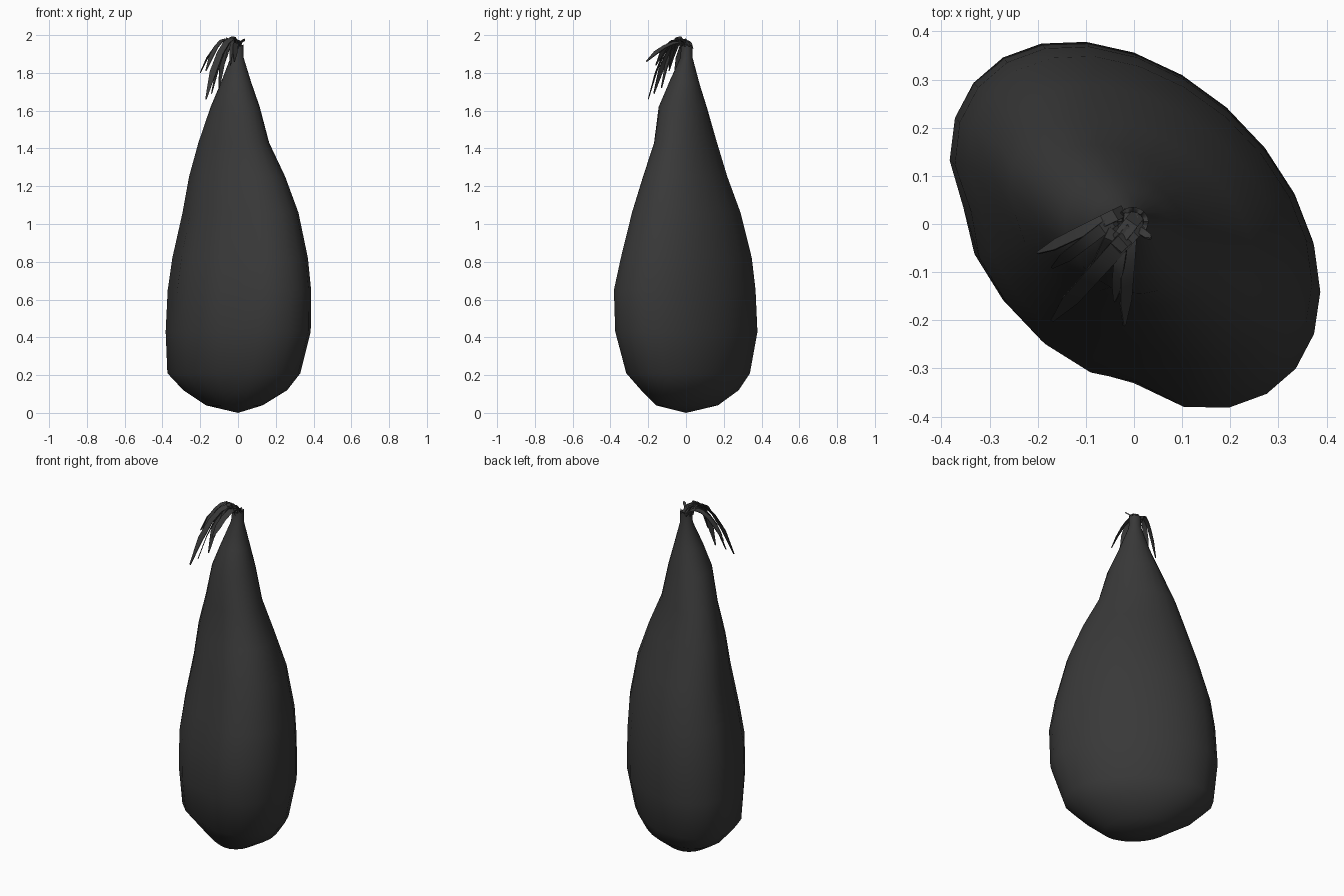
import bpy
import bmesh
import math
from mathutils import Vector

default_cube = bpy.data.objects.get("Cube")
if default_cube:
    bpy.data.objects.remove(default_cube, do_unlink=True)

SIDES = 24


def make_material(name, colour):
    material = bpy.data.materials.new(name)
    material.use_nodes = True
    material.diffuse_color = colour
    shader = material.node_tree.nodes["Principled BSDF"]
    shader.inputs["Base Color"].default_value = colour
    shader.inputs["Roughness"].default_value = 0.9
    return material


def make_object(name, bm, material, angle):
    mesh = bpy.data.meshes.new(name)
    bm.to_mesh(mesh)
    bm.free()
    mesh.materials.append(material)
    obj = bpy.data.objects.new(name, mesh)
    bpy.context.collection.objects.link(obj)
    bpy.ops.object.select_all(action="DESELECT")
    obj.select_set(True)
    bpy.context.view_layer.objects.active = obj
    bpy.ops.object.shade_smooth_by_angle(angle=math.radians(angle))
    return obj


def fold(angle, centre, width):
    """Strength of a vertical crease at one angle around the body."""
    gap = (angle - centre + math.pi) % math.tau - math.pi
    return math.exp(-(gap / width) ** 2)


def body_ring(bm, z, left, right, front, back):
    """Slanted oval that becomes round towards the neck."""
    lean = 0.35 * min(1, max(0, (1.85 - z) / 0.4))
    phase = math.acos(-lean)
    crease = max(0, 1 - abs(z - 0.7) / 0.85)
    verts = []
    for i in range(SIDES):
        t = -math.tau * i / SIDES
        x, y = math.cos(t), math.cos(t + phase)
        angle = math.atan2(y, x)
        dent = 1 - crease * (0.11 * fold(angle, math.radians(-93), 0.22)
                             + 0.07 * fold(angle, math.radians(176), 0.18))
        verts.append(bm.verts.new((
            (left + right) / 2 + x * dent * (right - left) / 2,
            (front + back) / 2 + y * dent * (back - front) / 2,
            z)))
    return verts


def bridge(bm, lower, upper):
    for i in range(SIDES):
        j = (i + 1) % SIDES
        bm.faces.new((lower[i], lower[j], upper[j], upper[i]))


def build_body(material):
    # height, left, right, front and back limits
    levels = [
        (0.04, -.17, .13, -.16, .17),
        (0.12, -.29, .26, -.24, .28),
        (0.21, -.375, .33, -.32, .34),
        (0.43, -.385, .385, -.38, .38),
        (0.65, -.375, .387, -.387, .37),
        (0.82, -.35, .37, -.35, .35),
        (1.06, -.295, .32, -.29, .29),
        (1.25, -.26, .25, -.23, .22),
        (1.43, -.21, .165, -.17, .165),
        (1.62, -.145, .115, -.145, .11),
        (1.75, -.09, .07, -.09, .07),
        (1.88, -.04, .03, -.03, .035),
        (1.94, -.035, .03, -.025, .035),
    ]
    bm = bmesh.new()
    rings = [body_ring(bm, *level) for level in levels]
    # Frayed rim with a hollow mouth
    for i, vert in enumerate(rings[-1]):
        vert.co.z += 0.012 * (i % 3 == 0)
    rings.append(body_ring(bm, 1.94, -.025, .02, -.015, .025))
    rings.append(body_ring(bm, 1.9, -.02, .015, -.01, .02))
    for lower, upper in zip(rings, rings[1:]):
        bridge(bm, lower, upper)
    bm.faces.new(rings[-1])
    # Rounded underside
    base = bm.verts.new((0, 0, 0))
    for i in range(SIDES):
        bm.faces.new((rings[0][(i + 1) % SIDES], rings[0][i], base))
    bmesh.ops.recalc_face_normals(bm, faces=bm.faces)
    return make_object("gourd_body", bm, material, 60)


def curve_point(points, t):
    a, b, c, d = points
    s = 1 - t
    return a * s ** 3 + b * (3 * s * s * t) + c * (3 * s * t * t) + d * t ** 3


def build_strip(name, start, tip, width, twist, peak, material):
    """Flat dry fibre arching out of the mouth and drooping to a point."""
    start, tip = Vector(start), Vector(tip)
    drop = tip - start
    points = (start,
              start + Vector((drop.x * 0.15, drop.y * 0.15, peak)),
              start + Vector((drop.x * 0.6, drop.y * 0.6, peak * 0.6)),
              tip)
    steps = 6
    bm = bmesh.new()
    previous = None
    for i in range(steps + 1):
        t = i / steps
        centre = curve_point(points, t)
        ahead = (curve_point(points, t + 0.01) - curve_point(points, t - 0.01)).normalized()
        across = ahead.cross(Vector((0, 0, 1)))
        across = across.normalized() if across.length > 0.01 else Vector((1, 0, 0))
        normal = across.cross(ahead)
        turn = twist * t
        across = across * math.cos(turn) + normal * math.sin(turn)
        normal = across.cross(ahead)
        half = across * width * (0.5 if i < steps else 0.1)
        thick = normal * 0.002
        section = [bm.verts.new(centre + offset) for offset in
                   (half + thick, thick - half, -half - thick, half - thick)]
        if previous:
            for k in range(4):
                m = (k + 1) % 4
                bm.faces.new((previous[k], previous[m], section[m], section[k]))
        else:
            bm.faces.new(section)
        previous = section
    bm.faces.new(previous)
    bmesh.ops.recalc_face_normals(bm, faces=bm.faces)
    return make_object(name, bm, material, 30)


husk = make_material("charcoal_husk", (0.04, 0.04, 0.04, 1))
build_body(husk)

# Dry fibres: tip position, width, twist, arch height
tips = [
    ((-.17, -.2, 1.66), .035, .6, .11),
    ((-.14, -.17, 1.69), .03, -.5, .1),
    ((-.02, -.21, 1.86), .03, .9, .06),
    ((-.2, -.06, 1.8), .025, -.8, .08),
    ((-.17, -.09, 1.81), .025, .5, .09),
    ((-.1, -.13, 1.72), .03, 1.2, .1),
    ((-.04, -.16, 1.84), .025, -.9, .08),
    ((-.08, -.09, 1.83), .03, .3, .11),
    ((.035, -.03, 1.98), .015, .7, .05),
]
for number, (tip, width, twist, peak) in enumerate(tips):
    around = math.tau * number / len(tips)
    start = (-.01 + .025 * math.cos(around), .005 + .025 * math.sin(around), 1.93)
    build_strip("dry_fibre_" + str(number + 1), start, tip, width, twist, peak, husk)
